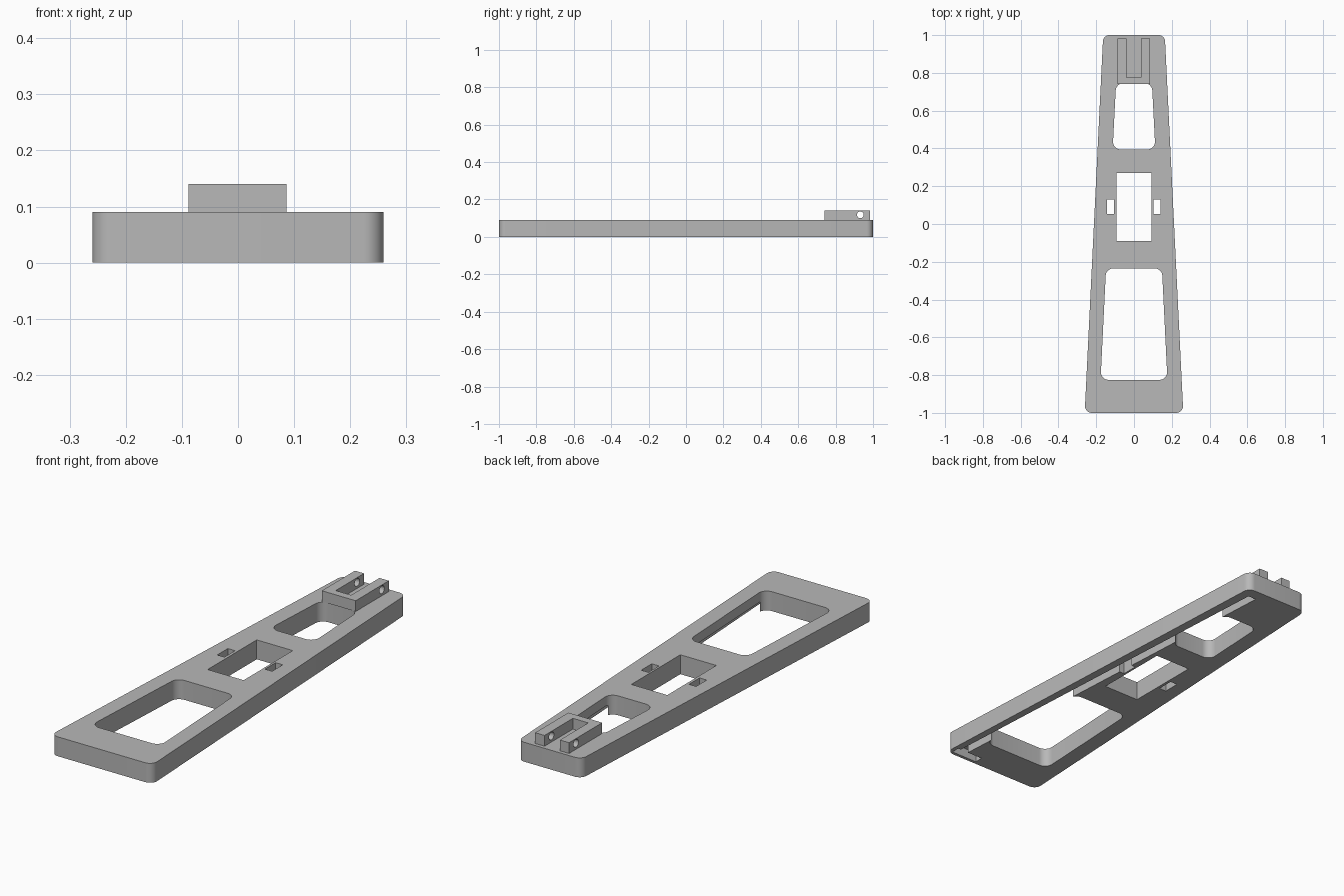
import bpy
import math
from mathutils import Vector, Matrix

if "Cube" in bpy.data.objects:
    bpy.data.objects.remove(bpy.data.objects["Cube"], do_unlink=True)

THICK = 0.09

grey = bpy.data.materials.new("plain grey")
grey.use_nodes = True
colour = (0.48, 0.48, 0.48, 1)
grey.diffuse_color = colour
grey.node_tree.nodes["Principled BSDF"].inputs["Base Color"].default_value = colour


def rounded(corners, radius, steps=8):
    """Replace each corner of a counter-clockwise convex outline with an arc."""
    pts = []
    for i, c in enumerate(corners):
        c = Vector(c)
        a = (Vector(corners[i - 1]) - c).normalized()
        b = (Vector(corners[(i + 1) % len(corners)]) - c).normalized()
        half = a.angle(b) / 2
        centre = c + (a + b).normalized() * radius / math.sin(half)
        start = c + a * radius / math.tan(half) - centre
        sweep = math.pi - 2 * half
        for k in range(steps + 1):
            pts.append(centre + Matrix.Rotation(sweep * k / steps, 2) @ start)
    return pts


def prism(name, outline, z0, z1):
    n = len(outline)
    verts = [(p[0], p[1], z) for z in (z0, z1) for p in outline]
    faces = [list(range(n))[::-1], list(range(n, 2 * n))]
    faces += [[i, (i + 1) % n, n + (i + 1) % n, n + i] for i in range(n)]
    mesh = bpy.data.meshes.new(name)
    mesh.from_pydata(verts, [], faces)
    mesh.materials.append(grey)
    obj = bpy.data.objects.new(name, mesh)
    bpy.context.collection.objects.link(obj)
    return obj


def trapezoid(y0, half0, y1, half1):
    return [(-half0, y0), (half0, y0), (half1, y1), (-half1, y1)]


def rect(x0, x1, y0, y1):
    return [(x0, y0), (x1, y0), (x1, y1), (x0, y1)]


def cut(target, cutter):
    """Subtract the cutter, then discard it."""
    mod = target.modifiers.new("cut", "BOOLEAN")
    mod.operation = "DIFFERENCE"
    mod.solver = "EXACT"
    mod.object = cutter
    cutter.hide_render = True
    bpy.ops.object.select_all(action="DESELECT")
    bpy.context.view_layer.objects.active = target
    target.select_set(True)
    bpy.ops.object.modifier_apply(modifier=mod.name)
    bpy.data.objects.remove(cutter, do_unlink=True)


def finish(obj):
    bpy.ops.object.select_all(action="DESELECT")
    bpy.context.view_layer.objects.active = obj
    obj.select_set(True)
    bpy.ops.object.shade_smooth_by_angle(angle=math.radians(30))


# Tapered base plate
plate = prism("base_plate", rounded(trapezoid(-1, 0.261, 1, 0.163), 0.035), 0, THICK)

# Openings right through the plate
openings = [
    rounded(trapezoid(-0.825, 0.177, -0.235, 0.148), 0.04),
    rounded(trapezoid(0.395, 0.113, 0.745, 0.095), 0.04),
    rect(-0.093, 0.092, -0.09, 0.27),
    rect(-0.143, -0.106, 0.052, 0.13),
    rect(0.102, 0.139, 0.052, 0.13),
]
for outline in openings:
    cut(plate, prism("opening_cutter", outline, -0.1, 0.2))

# Cable channel under the left side, with a hooked end
channel = [(0.184, -0.96), (0.226, -0.96), (0.12, 0.945), (0.078, 0.945)]
cut(plate, prism("channel_cutter", channel, -0.1, 0.045))
cut(plate, prism("hook_cutter", rect(0.103, 0.24, -0.985, -0.945), -0.1, 0.045))
finish(plate)

# Forked hinge block on the narrow end
hinge = prism("hinge_block", rect(-0.088, 0.086, 0.74, 0.983), THICK, 0.14)
cut(hinge, prism("fork_cutter", rect(-0.041, 0.038, 0.775, 1.1), 0, 0.2))

# Pin hole across both fork arms
bpy.ops.mesh.primitive_cylinder_add(vertices=32, radius=0.018, depth=0.4,
                                    location=(0, 0.932, 0.118),
                                    rotation=(0, math.pi / 2, 0))
pin = bpy.context.object
pin.name = "pin_cutter"
pin.data.materials.append(grey)
cut(hinge, pin)
finish(hinge)
